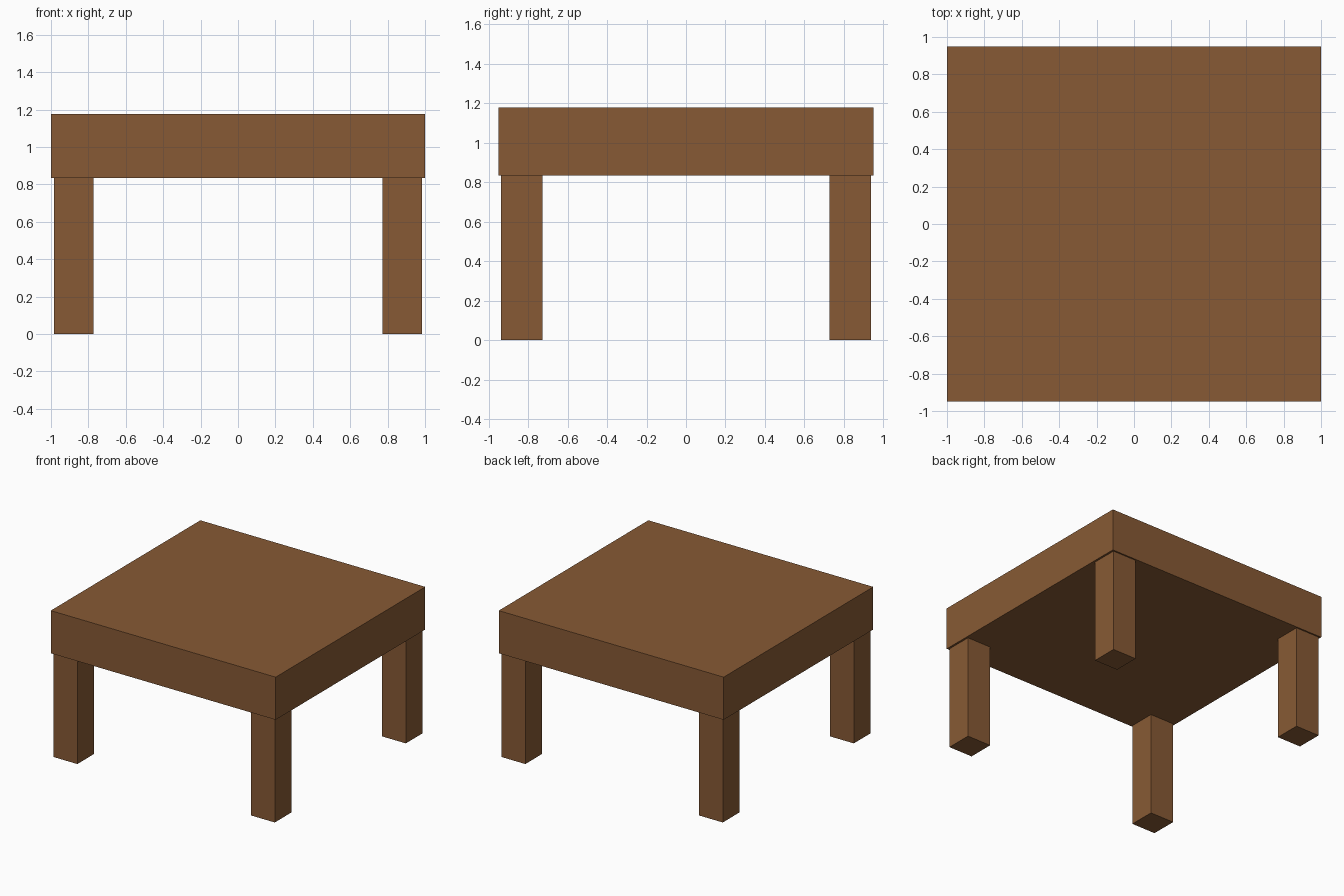
import bpy

if "Cube" in bpy.data.objects:
    bpy.data.objects.remove(bpy.data.objects["Cube"])

wood = bpy.data.materials.new("brown wood")
wood.diffuse_color = (0.245, 0.102, 0.035, 1)
wood.use_nodes = True
wood.node_tree.nodes["Principled BSDF"].inputs["Base Color"].default_value = wood.diffuse_color


def box(name, lo, hi):
    """Axis-aligned box between two corners."""
    bpy.ops.mesh.primitive_cube_add(size=1, location=[(a + b) / 2 for a, b in zip(lo, hi)])
    ob = bpy.context.object
    ob.name = name
    ob.scale = [b - a for a, b in zip(lo, hi)]
    bpy.ops.object.transform_apply(location=False, rotation=False, scale=True)
    ob.data.materials.append(wood)
    return ob


UNDERSIDE, TOP = 0.834, 1.177

# Thick table top
box("table_top", (-1, -0.95, UNDERSIDE), (1, 0.95, TOP))

# Four square legs, slightly inset from the corners
for sx, side in ((-1, "left"), (1, "right")):
    for sy, end in ((-1, "front"), (1, "back")):
        x = sorted((sx * 0.772, sx * 0.984))
        y = sorted((sy * 0.726, sy * 0.938))
        box(f"{end}_{side}_leg", (x[0], y[0], 0), (x[1], y[1], UNDERSIDE))
